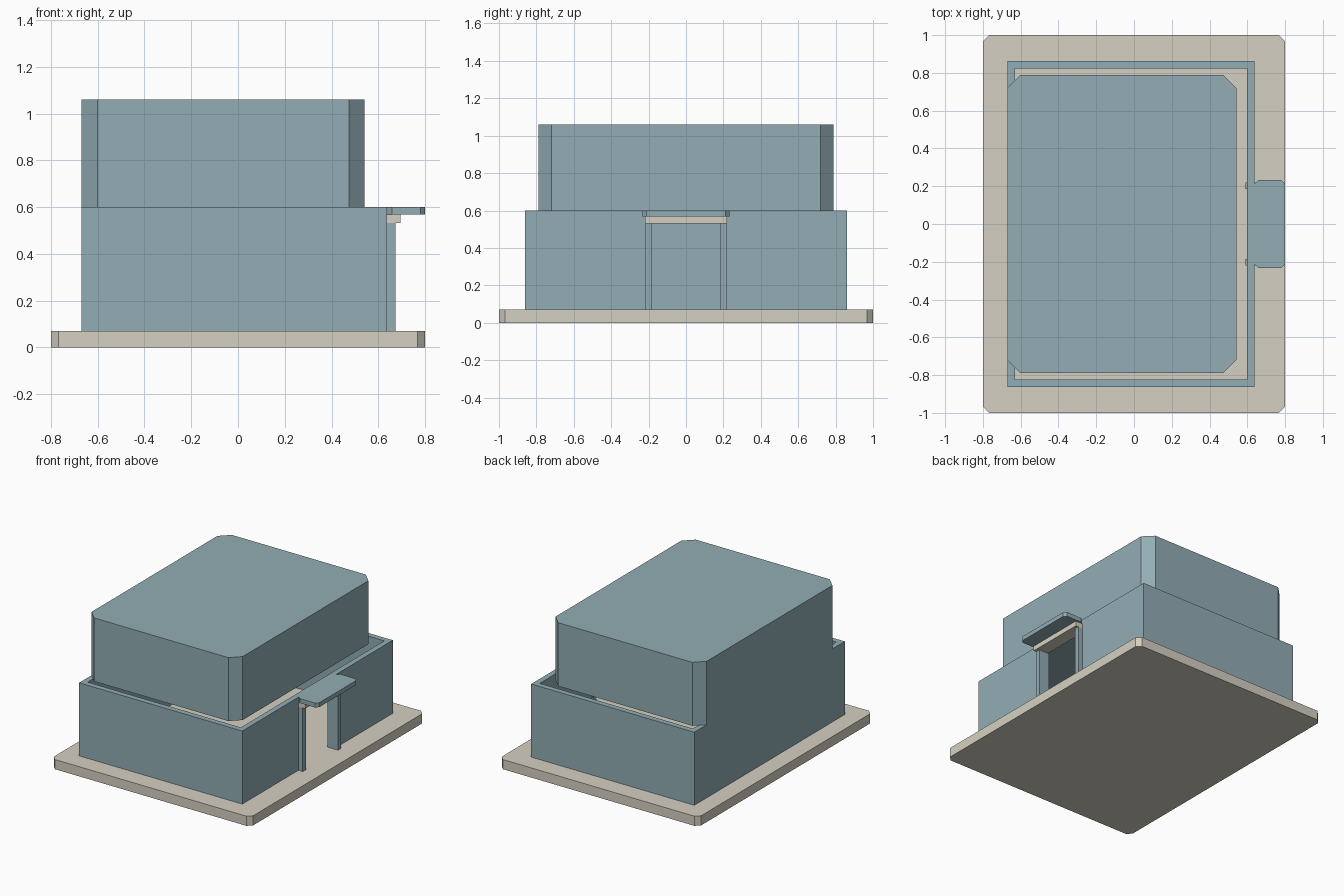
import bpy
import bmesh

cube = bpy.data.objects.get("Cube")
if cube:
    bpy.data.objects.remove(cube, do_unlink=True)


def make_material(name, rgb):
    mat = bpy.data.materials.new(name)
    mat.use_nodes = True
    color = (*rgb, 1.0)
    mat.diffuse_color = color
    bsdf = mat.node_tree.nodes["Principled BSDF"]
    bsdf.inputs["Base Color"].default_value = color
    bsdf.inputs["Roughness"].default_value = 0.8
    return mat


blue = make_material("dusty blue", (0.29, 0.42, 0.46))
beige = make_material("warm beige", (0.67, 0.63, 0.54))


def prism(name, outline, z0, z1, mat):
    """Extrude a plan outline from z0 up to z1."""
    bm = bmesh.new()
    base = bm.faces.new([bm.verts.new((x, y, z0)) for x, y in outline])
    result = bmesh.ops.extrude_face_region(bm, geom=[base], use_keep_orig=True)
    top = [v for v in result["geom"] if isinstance(v, bmesh.types.BMVert)]
    bmesh.ops.translate(bm, verts=top, vec=(0, 0, z1 - z0))
    bmesh.ops.recalc_face_normals(bm, faces=bm.faces)
    mesh = bpy.data.meshes.new(name)
    bm.to_mesh(mesh)
    bm.free()
    mesh.materials.append(mat)
    obj = bpy.data.objects.new(name, mesh)
    bpy.context.collection.objects.link(obj)
    return obj


def slab(name, x0, x1, y0, y1, z0, z1, mat, cut=0):
    """Box with optional chamfered vertical corners."""
    if cut:
        outline = [(x0 + cut, y0), (x1 - cut, y0), (x1, y0 + cut), (x1, y1 - cut),
                   (x1 - cut, y1), (x0 + cut, y1), (x0, y1 - cut), (x0, y0 + cut)]
    else:
        outline = [(x0, y0), (x1, y0), (x1, y1), (x0, y1)]
    return prism(name, outline, z0, z1, mat)


FLOOR, ROOF = 0.07, 0.6
LEFT, RIGHT, DEPTH, THICK = -0.67, 0.638, 0.862, 0.04
DOOR, LINTEL_Z, CANOPY_Z = 0.22, 0.532, 0.568

# Ground slab
slab("base_slab", -0.8, 0.8, -1, 1, 0, FLOOR, beige, 0.032)

# Lower storey: thin wall ring, open on the side at the doorway
inner = RIGHT - THICK
half = [(RIGHT, DOOR), (RIGHT, DEPTH), (LEFT, DEPTH)]
half_in = [(LEFT + THICK, DEPTH - THICK), (inner, DEPTH - THICK), (inner, DOOR)]
mirror = lambda points: [(x, -y) for x, y in reversed(points)]
prism("lower_walls", half + mirror(half) + mirror(half_in) + half_in, FLOOR, ROOF, blue)
slab("wall_over_door", inner, RIGHT, -DOOR, DOOR, CANOPY_Z, ROOF, blue)

# Doorway: two posts, a lintel and a canopy
for side, name in ((1, "back_door_post"), (-1, "front_door_post")):
    y0, y1 = sorted((side * 0.185, side * DOOR))
    slab(name, 0.59, 0.673, y0, y1, FLOOR, LINTEL_Z, blue)
slab("door_lintel", inner, 0.694, -DOOR, DOOR, LINTEL_Z, CANOPY_Z, beige)
slab("door_canopy", RIGHT, 0.8, -0.232, 0.232, CANOPY_Z, ROOF, blue, 0.02)

# Upper storey with chamfered corners
slab("upper_storey", LEFT, 0.542, -0.788, 0.788, ROOF, 1.06, blue, 0.068)
